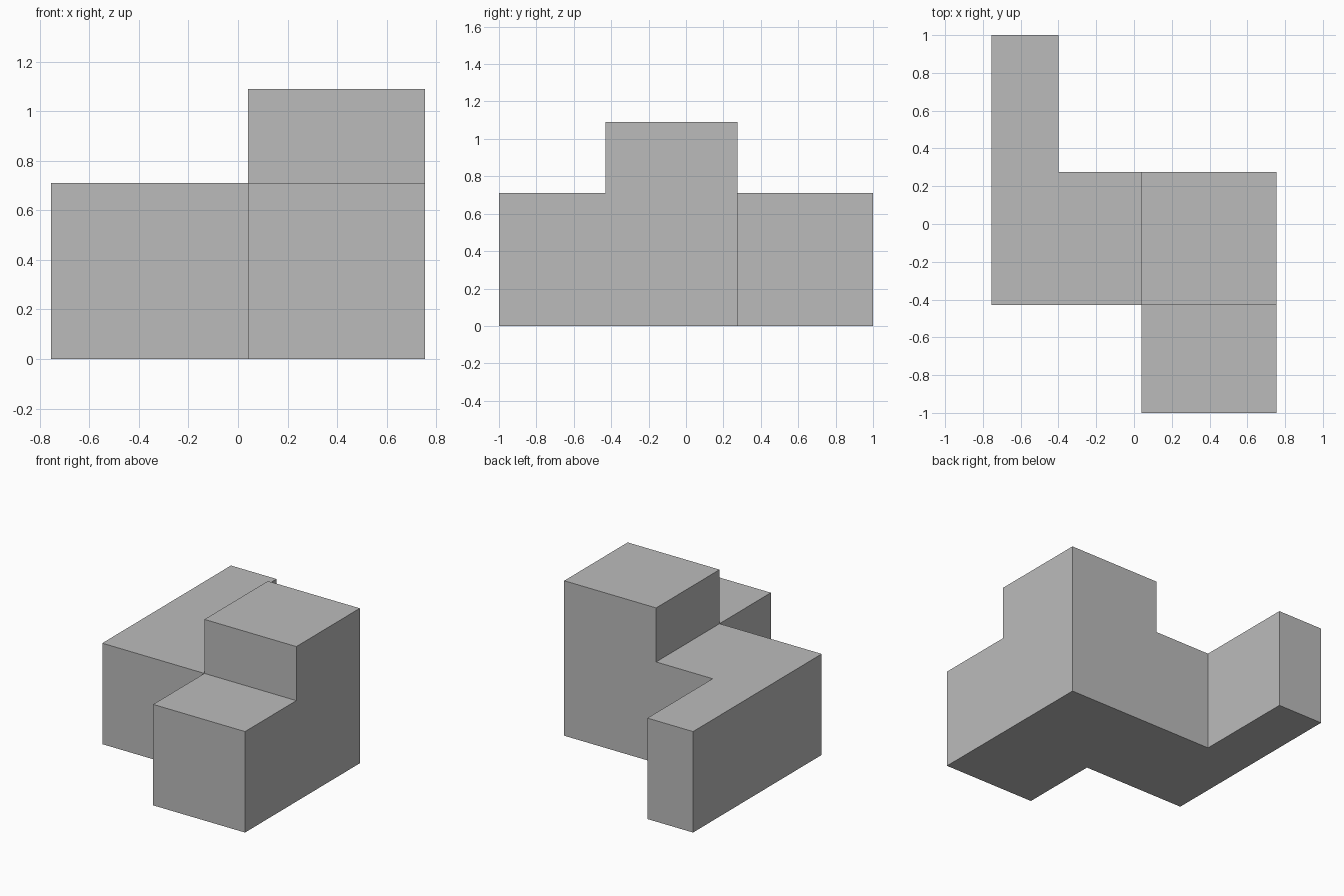
import bpy
import bmesh

cube = bpy.data.objects.get("Cube")
if cube:
    bpy.data.objects.remove(cube, do_unlink=True)

# Plan outline, counter-clockwise, and the patches it is split into
outline = [(-0.755, -0.43), (0.04, -0.43), (0.04, -1), (0.755, -1), (0.755, -0.43),
           (0.755, 0.275), (0.04, 0.275), (-0.4, 0.275), (-0.4, 1), (-0.755, 1)]
tower, front, wing = (1, 4, 5, 6), (2, 3, 4, 1), (0, 1, 6, 7, 8, 9)
LOW, HIGH = 0.71, 1.09

bm = bmesh.new()
ground = [bm.verts.new((x, y, 0)) for x, y in outline]
roof = [bm.verts.new((x, y, LOW)) for x, y in outline]
peak = {i: bm.verts.new((*outline[i], HIGH)) for i in tower}


def walls(loop, lower, upper):
    for a, b in zip(loop, (*loop[1:], loop[0])):
        bm.faces.new((lower[a], lower[b], upper[b], upper[a]))


# Low storey: floor, outer walls and open roofs
bm.faces.new(ground[::-1])
walls(tuple(range(len(outline))), ground, roof)
for patch in (front, wing):
    bm.faces.new([roof[i] for i in patch])

# Raised block above the middle
walls(tower, roof, peak)
bm.faces.new([peak[i] for i in tower])

# Merge coplanar wall pieces
bmesh.ops.dissolve_limit(bm, angle_limit=0.01, verts=bm.verts[:], edges=bm.edges[:])
bmesh.ops.recalc_face_normals(bm, faces=bm.faces[:])

mesh = bpy.data.meshes.new("building_mass")
bm.to_mesh(mesh)
bm.free()
building = bpy.data.objects.new("building_mass", mesh)
bpy.context.collection.objects.link(building)

# Plain grey finish
grey = bpy.data.materials.new("plain_grey")
grey.use_nodes = True
colour = (0.5, 0.5, 0.5, 1)
grey.diffuse_color = colour
grey.node_tree.nodes["Principled BSDF"].inputs["Base Color"].default_value = colour
mesh.materials.append(grey)
